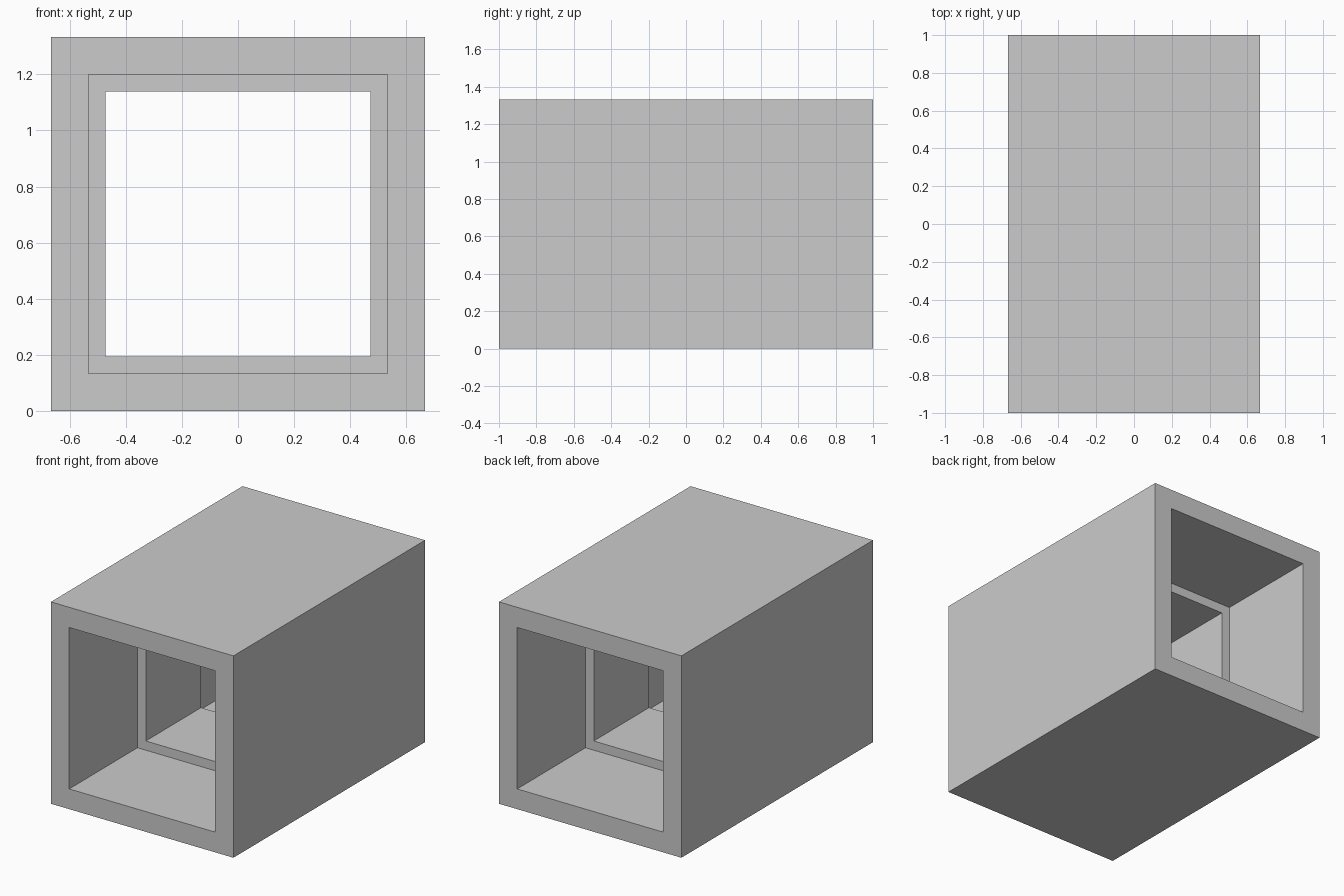
import bpy, bmesh

if "Cube" in bpy.data.objects:
    bpy.data.objects.remove(bpy.data.objects["Cube"])

HALF = 2 / 3        # half width of the square outer shell
MOUTH = 0.533       # half width of the openings at both ends
NECK = 0.472        # half width of the narrower middle
LENGTH = 1.0        # half length
NECK_LEN = 0.288    # half length of the narrow middle

# Closed wall section: (half width, y), swept round the four sides
section = [
    (HALF, -LENGTH), (HALF, LENGTH),
    (MOUTH, LENGTH), (MOUTH, NECK_LEN),
    (NECK, NECK_LEN), (NECK, -NECK_LEN),
    (MOUTH, -NECK_LEN), (MOUTH, -LENGTH),
]


def square_ring(bm, half, y):
    corners = [(-1, -1), (1, -1), (1, 1), (-1, 1)]
    return [bm.verts.new((sx * half, y, HALF + sz * half)) for sx, sz in corners]


# Square tunnel with a stepped inner collar
bm = bmesh.new()
rings = [square_ring(bm, half, y) for half, y in section]
for a, b in zip(rings, rings[1:] + rings[:1]):
    for i in range(4):
        j = (i + 1) % 4
        bm.faces.new((a[i], a[j], b[j], b[i]))
bmesh.ops.recalc_face_normals(bm, faces=bm.faces)

mesh = bpy.data.meshes.new("square_tunnel")
bm.to_mesh(mesh)
bm.free()
tunnel = bpy.data.objects.new("square_tunnel", mesh)
bpy.context.collection.objects.link(tunnel)
